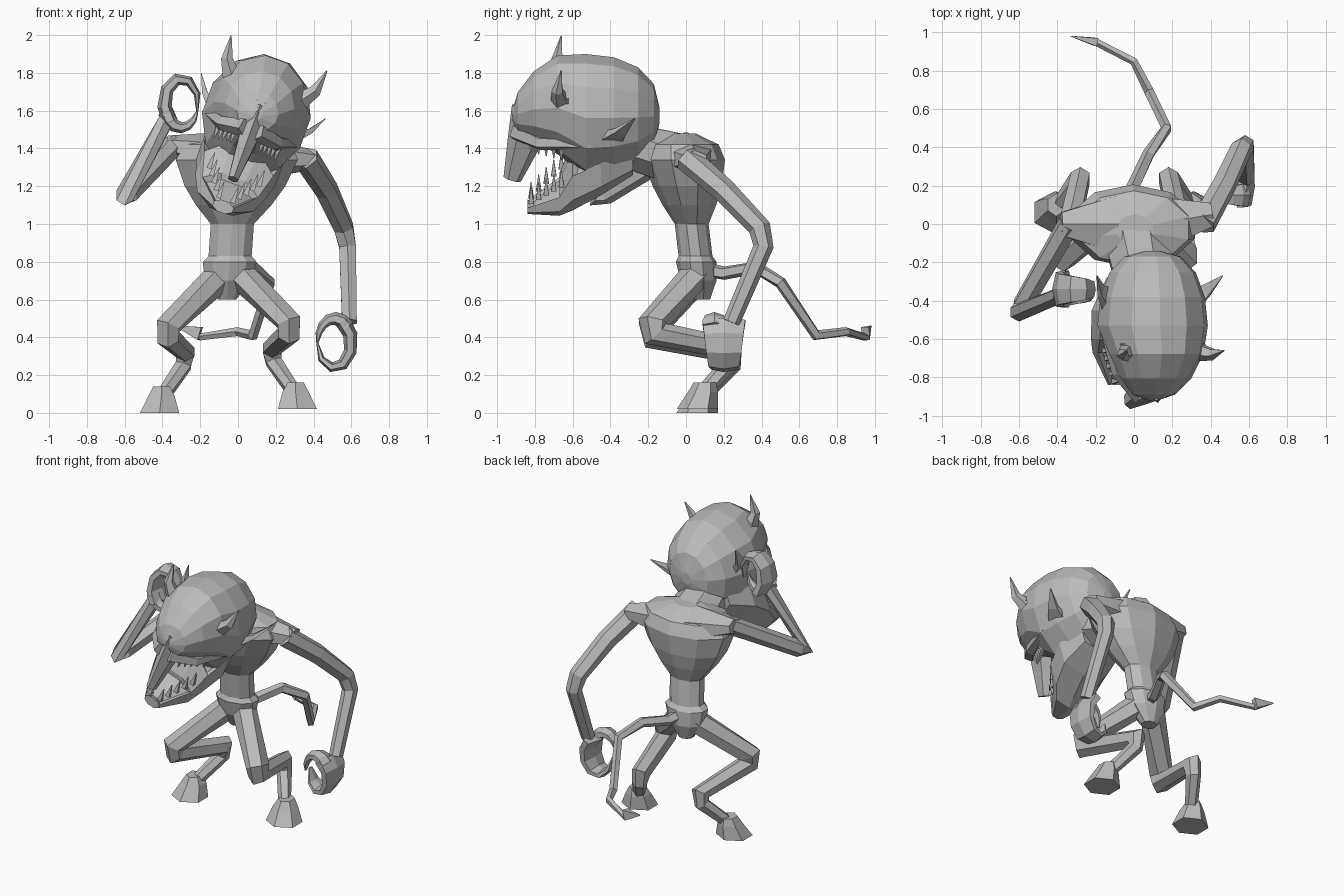
import bpy
import bmesh
from math import sin, cos, pi, radians, sqrt
from mathutils import Vector, Matrix

cube = bpy.data.objects.get("Cube")
if cube:
    bpy.data.objects.remove(cube)

GREY = (.5, .5, .5, 1)
skin = bpy.data.materials.new("plain_grey")
skin.use_nodes = True
skin.diffuse_color = GREY
skin.node_tree.nodes["Principled BSDF"].inputs["Base Color"].default_value = GREY

X, Y, Z = Matrix.Identity(3)
WORLD = Matrix.Identity(4)
# The head leans sideways, so its parts share a tilted space
HEAD = Matrix.Translation((.07, 0, 1.5)) @ Matrix.Rotation(radians(20), 4, 'Y')


def finish(name, mesh_data):
    bmesh.ops.recalc_face_normals(mesh_data, faces=mesh_data.faces[:])
    mesh = bpy.data.meshes.new(name)
    mesh_data.to_mesh(mesh)
    mesh_data.free()
    mesh.materials.append(skin)
    part = bpy.data.objects.new(name, mesh)
    bpy.context.scene.collection.objects.link(part)


def loft(name, sections, side=X, sides=6, space=WORLD, axis=None, recess=0):
    """Faceted skin through sections of (centre, half width along side, half depth)."""
    bm = bmesh.new()
    centres = [Vector(section[0]) for section in sections]
    steps = [(end - start).normalized() for start, end in zip(centres, centres[1:])]
    rings = []
    for i, (centre, width, depth) in enumerate(sections):
        before, after = steps[max(i - 1, 0)], steps[min(i, len(steps) - 1)]
        along = axis or (before + after).normalized()
        across = (side - along * side.dot(along)).normalized()
        other = along.cross(across)
        # Keep the thickness through bends
        if not axis:
            depth /= max(.7, along.dot(after))
        ring = []
        for k in range(sides):
            angle = 2 * pi * (k + .5) / sides
            offset = across * width * cos(angle) + other * depth * sin(angle)
            ring.append(bm.verts.new(space @ (centres[i] + offset)))
        rings.append(ring)
    for lower, upper in zip(rings, rings[1:]):
        for k in range(sides):
            following = (k + 1) % sides
            bm.faces.new((lower[k], lower[following], upper[following], upper[k]))
    bm.faces.new(rings[0])
    bm.faces.new(rings[-1])
    if recess:
        bmesh.ops.recalc_face_normals(bm, faces=bm.faces[:])
        up = (space.to_3x3() @ Z).normalized()
        top = [face for face in bm.faces if face.normal.dot(up) > .6]
        bmesh.ops.inset_region(bm, faces=top, thickness=.02, depth=-recess)
    finish(name, bm)


def limb(name, points, start, end, flat=1, **options):
    """Tapering tube; flat scales its depth against its width."""
    last = len(points) - 1
    widths = [start + (end - start) * i / last for i in range(last + 1)]
    loft(name, [(p, w, w * flat) for p, w in zip(points, widths)], **options)


def head_pair(name, points, start, end, **options):
    for label, sign in (("left_", 1), ("right_", -1)):
        mirrored = [(sign * x, y, z) for x, y, z in points]
        limb(label + name, mirrored, start, end, space=HEAD, **options)


def claw(name, centre, start, sweep, width):
    """Curled digits bent round the y axis, thinning towards the tip."""
    sections = []
    for i in range(7):
        angle = radians(start + sweep * i / 6)
        point = Vector(centre) + X * cos(angle) * .09 + Z * sin(angle) * .13
        size = sqrt(1.02 - i / 6)
        sections.append((point, width * size, .04 * size))
    loft(name, sections, side=Y)


# Torso: pelvis, waist and chest leaning forward as it rises
profile = [(.6, .05), (.7, .13), (.8, .15), (.83, .12), (1, .12),
           (1.1, .21), (1.2, .28), (1.34, .34), (1.42, .3), (1.48, .1)]
loft("torso", [((.07 * z - .1, .15 - .12 * z, z), w, .02 + .58 * w) for z, w in profile],
     sides=10, axis=Z)
limb("neck", [(0, 0, 1.33), (.06, -.32, 1.42)], .19, .16, flat=.8, sides=8)
limb("left_shoulder", [(.1, 0, 1.35), (.41, .05, 1.34)], .17, .07, flat=.7, side=Y)
limb("right_shoulder", [(-.1, 0, 1.37), (-.38, 0, 1.42)], .17, .07, flat=.7, side=Y)

# Arms
limb("left_arm", [(.36, 0, 1.35), (.47, .2, 1.18), (.56, .39, .98), (.58, .41, .88),
                  (.59, .24, .48)], .07, .045)
limb("right_arm", [(-.34, 0, 1.42), (-.58, -.42, 1.16), (-.6, -.46, 1.15),
                   (-.38, -.37, 1.55)], .06, .045)

# Hands: curled fingers with an opposing thumb
claw("left_fingers", (.51, .2, .37), 60, -240, .13)
claw("left_thumb", (.51, .15, .37), 40, 140, .07)
claw("right_fingers", (-.3, -.34, 1.64), 230, -250, .11)
claw("right_thumb", (-.3, -.38, 1.64), 200, 140, .06)

# Legs with forward knees, raised hocks and hooves
for label, sign, lift in (("left", 1, .02), ("right", -1, 0)):
    joints = [(.05, .06, .72), (.32, -.17, .46), (.32, -.16, .4),
              (.23, .24, .32), (.24, .24, .25), (.34, .1, .1)]
    limb(label + "_leg", [(sign * x - .05, y, z + lift) for x, y, z in joints], .08, .04)
    sole = Vector((sign * .365 - .05, .06, lift))
    heel = sole + Vector((-sign * .01, .03, .09))
    ankle = heel + Vector((0, .01, .05))
    loft(label + "_hoof", [(sole, .12, .11), (heel, .08, .08), (ankle, .05, .06)], axis=Z)

# Tail with a barbed tip
limb("tail", [(-.04, .1, .76), (0, .2, .74), (.08, .37, .77), (.17, .5, .69),
              (.08, .69, .41), (0, .85, .43), (-.2, .95, .4)], .04, .02, sides=5)
limb("tail_barb", [(-.2, .95, .42), (-.33, .98, .46)], .05, .004, flat=.6, side=Z, sides=4)

# Skull: rounded at the back, narrowing and sloping to a pointed muzzle
skull = []
for i in range(9):
    turn = pi * i / 8
    front = max(0, -cos(turn))
    swell = max(.05, sin(turn)) ** .7
    centre = (0, .39 * cos(turn) - .53, .08 + .25 * front * (1 - front))
    skull.append((centre, .285 * swell * (1 - .25 * front), .33 * swell * (1 - .4 * front)))
loft("skull", skull, sides=12, space=HEAD, axis=-Y)

# Lower jaw: full cheeks dropping to an open, hollowed chin
jaw = []
for y, top, bottom, width in ((.28, 0, -.24, .18), (.45, 0, -.35, .24), (.6, -.08, -.44, .21),
                              (.67, -.26, -.47, .17), (.84, -.4, -.47, .06)):
    jaw.append(((0, -y, (top + bottom) / 2), width, (top - bottom) / 2))
loft("lower_jaw", jaw, sides=8, space=HEAD, axis=-Y, recess=.03)

# Face: hanging nose, brows and upper lips
limb("nose", [(0, -.8, .1), (0, -.86, -.08), (0, -.92, -.28)], .08, .03, flat=1.6, space=HEAD)
head_pair("brow", [(.02, -.87, .12), (.12, -.8, .18), (.22, -.62, .24)], .05, .02,
          side=Z, sides=5)
head_pair("upper_lip", [(.03, -.9, 0), (.15, -.77, -.02), (.25, -.5, .01)], .05, .03,
          side=Z, sides=5)

# Horns and ears
head_pair("horn", [(.17, -.66, .2), (.25, -.68, .31), (.27, -.66, .43)], .06, .003,
          side=Y, sides=5)
head_pair("ear", [(.22, -.4, .03), (.29, -.35, .09), (.35, -.27, .19)], .09, .004, flat=.4,
          side=Y, sides=4)

# Eyes
for label, sign in (("left_eye", 1), ("right_eye", -1)):
    ball = bmesh.new()
    place = HEAD @ Matrix.Translation((sign * .12, -.8, .1))
    bmesh.ops.create_icosphere(ball, subdivisions=1, radius=.05, matrix=place)
    finish(label, ball)

# Teeth along both jaws
rows = {"lower_tooth": ((.14, -.66, -.27), (.04, -.82, -.4), .09),
        "upper_tooth": ((.17, -.66, -.04), (.08, -.82, -.03), -.07)}
for name, (back, front, height) in rows.items():
    for i in range(5):
        root = Vector(back).lerp(Vector(front), i / 4)
        head_pair(name, [root, root + Z * height], .02, .003, sides=4)
